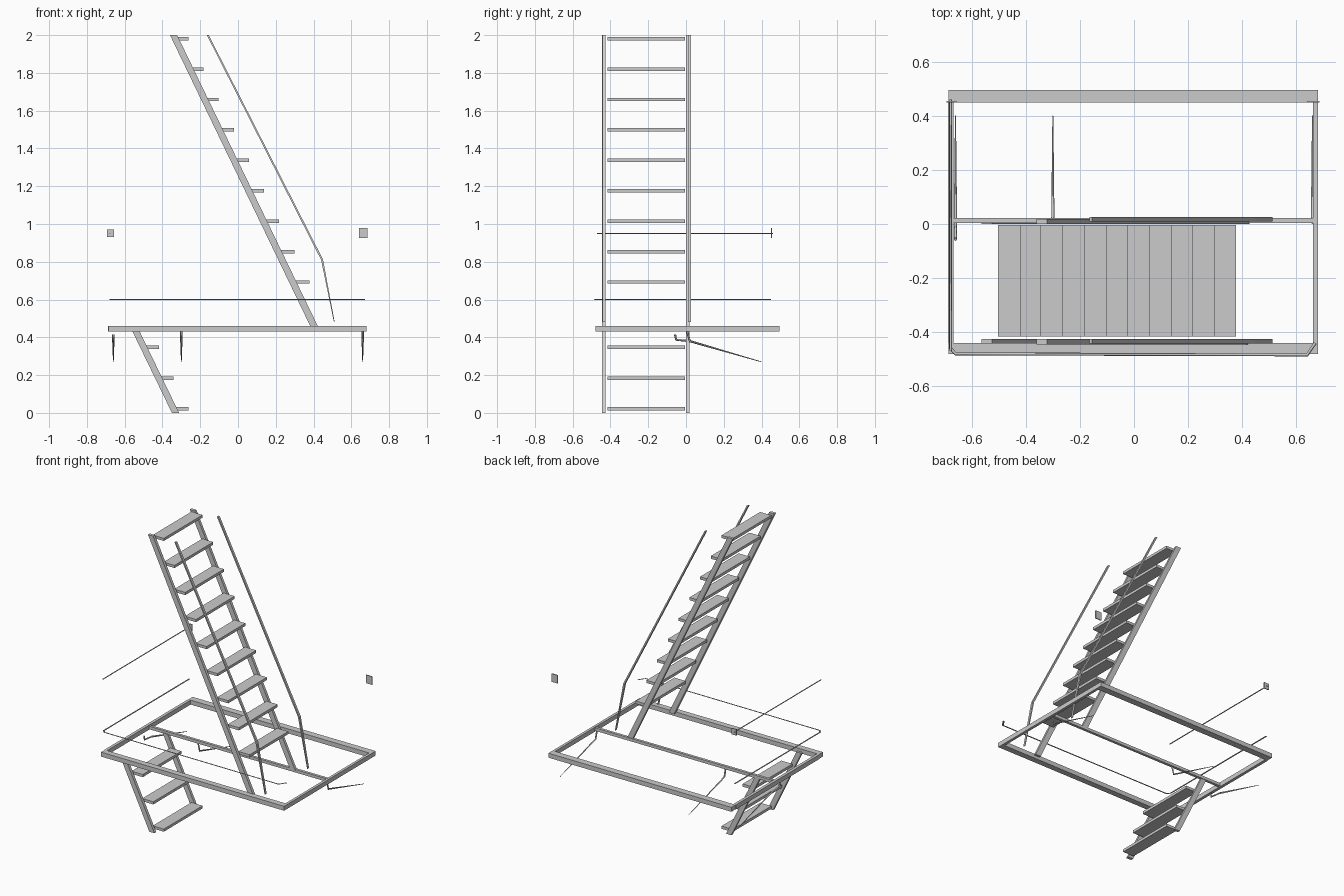
import bpy, bmesh

if "Cube" in bpy.data.objects:
    bpy.data.objects.remove(bpy.data.objects["Cube"])


def box(name, x0, x1, y0, y1, z0, z1):
    prism(name, [(x0, z0), (x1, z0), (x1, z1), (x0, z1)], y0, y1)


def prism(name, profile, y0, y1):
    """Extrude an x-z profile from y0 to y1."""
    bm = bmesh.new()
    face = bm.faces.new([bm.verts.new((x, y0, z)) for x, z in profile])
    res = bmesh.ops.extrude_face_region(bm, geom=[face])
    for v in res["geom"]:
        if isinstance(v, bmesh.types.BMVert):
            v.co.y = y1
    bmesh.ops.recalc_face_normals(bm, faces=bm.faces)
    me = bpy.data.meshes.new(name)
    bm.to_mesh(me)
    bm.free()
    ob = bpy.data.objects.new(name, me)
    bpy.context.collection.objects.link(ob)


def rod(name, points, radius, taper=1.0, flat=1.0):
    """Thin bar along a path; flat squashes a level bar in height."""
    cu = bpy.data.curves.new(name, 'CURVE')
    cu.dimensions = '3D'
    cu.bevel_depth = radius
    cu.bevel_resolution = 0
    cu.use_fill_caps = True
    sp = cu.splines.new('POLY')
    sp.points.add(len(points) - 1)
    for p, co in zip(sp.points, points):
        p.co = (*co, 1)
    sp.points[-1].radius = taper
    ob = bpy.data.objects.new(name, cu)
    bpy.context.collection.objects.link(ob)
    bpy.ops.object.select_all(action='DESELECT')
    ob.select_set(True)
    bpy.context.view_layer.objects.active = ob
    bpy.ops.object.convert(target='MESH')
    if flat != 1.0:
        z = points[0][2]
        for v in bpy.context.view_layer.objects.active.data.vertices:
            v.co.z = z + (v.co.z - z) * flat


# Landing frame
Z0, Z1 = 0.43, 0.46
box("landing_front_beam", -0.685, 0.68, -0.48, -0.44, Z0, Z1)
box("landing_back_beam", -0.685, 0.68, 0.45, 0.495, Z0, Z1)
box("landing_left_beam", -0.688, -0.668, -0.44, 0.45, Z0, Z1)
box("landing_right_beam", 0.662, 0.68, -0.44, 0.45, Z0, Z1)
box("landing_middle_beam", -0.668, 0.662, 0.004, 0.022, 0.435, 0.455)

# Sloping side members of both flights
for side, y0, y1 in (("front", -0.445, -0.425), ("back", 0.0, 0.018)):
    prism("upper_stringer_" + side,
          [(0.387, 0.45), (0.427, 0.45), (-0.322, 2.0), (-0.36, 2.0)], y0, y1)
    prism("lower_stringer_" + side,
          [(-0.35, 0.0), (-0.312, 0.0), (-0.525, 0.44), (-0.563, 0.44)], y0, y1)

# Treads
steps = [("upper_tread", -0.262 + 0.08 * i, 1.99 - 0.161 * i) for i in range(9)]
steps += [("lower_tread", -0.262 - 0.0785 * i, 0.03 + 0.163 * i) for i in range(3)]
for name, nose, top in steps:
    box(name, nose - 0.083, nose, -0.416, -0.004, top - 0.018, top)

# Flat-bar handrails of the upper flight
for side, y0, y1 in (("front", -0.442, -0.426), ("back", 0.01, 0.026)):
    prism("handrail_" + side,
          [(-0.165, 2.0), (0.44, 0.81), (0.508, 0.48), (0.512, 0.48),
           (0.45, 0.812), (-0.155, 2.0)], y0, y1)

# Landing guard rails and wall plates
rod("guard_top_rail", [(-0.678, 0.46, 0.95), (-0.678, -0.47, 0.95)], 0.005, flat=0.4)
rod("guard_mid_rail",
    [(-0.678, 0.45, 0.6), (-0.678, -0.46, 0.6), (-0.66, -0.48, 0.6),
     (0.64, -0.484, 0.6), (0.67, -0.44, 0.6)], 0.006, flat=0.4)
box("wall_plate_left", -0.693, -0.657, 0.449, 0.455, 0.93, 0.972)
box("wall_plate_right", 0.64, 0.686, 0.449, 0.455, 0.925, 0.98)

# Bent brackets below the landing
for x in (-0.3, 0.66):
    rod("bracket", [(x, 0.005, 0.435), (x, 0.02, 0.38), (x, 0.4, 0.27)], 0.006, 0.3)
rod("bracket_left",
    [(-0.66, -0.058, 0.415), (-0.66, -0.052, 0.387), (-0.66, 0.02, 0.38),
     (-0.66, 0.4, 0.27)], 0.006, 0.3)
